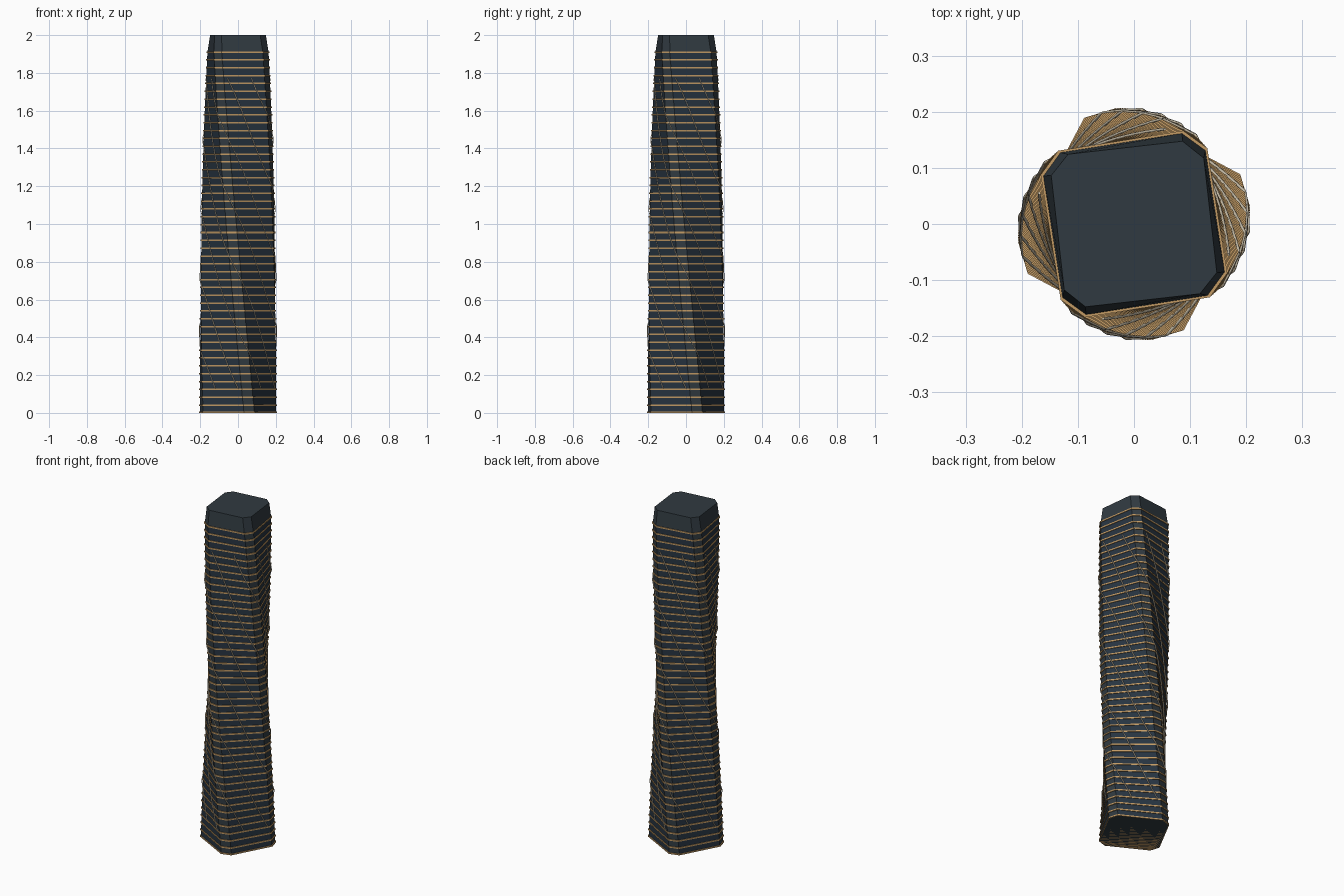
import bpy, bmesh, math
from mathutils import Vector

if "Cube" in bpy.data.objects:
    bpy.data.objects.remove(bpy.data.objects["Cube"], do_unlink=True)


def material(name, colour, rough=0.5):
    m = bpy.data.materials.new(name)
    m.use_nodes = True
    m.diffuse_color = (*colour, 1)
    b = m.node_tree.nodes["Principled BSDF"]
    b.inputs["Base Color"].default_value = (*colour, 1)
    b.inputs["Roughness"].default_value = rough
    return m


SLATE = material("dark slate", (0.03, 0.042, 0.052))
GLASS = material("navy glass", (0.02, 0.034, 0.052))
GOLD = material("warm gold", (0.55, 0.33, 0.13))
SILVER = material("pale champagne", (0.62, 0.55, 0.42))

ROOF, CROWN, FLOORS = 2.0, 1.91, 46
SIDE = math.atan(0.75)          # half angle spanned by each broad side


def turn(z):
    return math.radians(62 - 27.75 * z)


def radius(z):
    if z <= CROWN:
        return 0.204 - 0.021 * z / CROWN
    return 0.183 - 0.012 * (z - CROWN) / (ROOF - CROWN)


def section(z, grow=0.0):
    """Square with cut corners, turned to suit its height."""
    r = radius(z) + grow
    return [Vector((r * math.cos(a), r * math.sin(a), z))
            for q in range(4) for s in (-SIDE, SIDE)
            for a in [turn(z) + q * math.pi / 2 + s]]


def surface_point(z, angle, grow):
    """Point on the outline of the tower in a given direction."""
    quarter = math.pi / 2
    a = (angle - turn(z) + quarter / 2) % quarter - quarter / 2
    r = radius(z) + grow
    if abs(a) <= SIDE:
        d = r * math.cos(SIDE) / math.cos(a)
    else:
        d = r * math.cos(quarter / 2 - SIDE) / math.cos(quarter / 2 - abs(a))
    return Vector((d * math.cos(angle), d * math.sin(angle), z))


def loft(bm, loops):
    """Skin a stack of outlines and close both ends."""
    rows = [[bm.verts.new(p) for p in loop] for loop in loops]
    n = len(rows[0])
    for low, high in zip(rows, rows[1:]):
        for i in range(n):
            j = (i + 1) % n
            f = bm.faces.new((low[i], low[j], high[j], high[i]))
            f.material_index = 1 if i % 2 == 0 else 0
    bm.faces.new(rows[0][::-1])
    bm.faces.new(rows[-1])


def finish(bm, name, mats):
    mesh = bpy.data.meshes.new(name)
    bm.to_mesh(mesh)
    bm.free()
    for m in mats:
        mesh.materials.append(m)
    ob = bpy.data.objects.new(name, mesh)
    bpy.context.collection.objects.link(ob)
    return ob


# Twisted shaft: glass on broad sides, slate on cut corners
levels = [CROWN * i / FLOORS for i in range(FLOORS + 1)]
bm = bmesh.new()
loft(bm, [section(z) for z in levels])
finish(bm, "tower_shaft", [SLATE, GLASS])

# Tapered crown
bm = bmesh.new()
loft(bm, [section(CROWN), section(ROOF)])
finish(bm, "crown", [SLATE, SLATE])

# Gold band at each floor
bm = bmesh.new()
BAND = 0.008
for z in levels:
    z = max(z - BAND / 2, 0)
    top = [Vector((p.x, p.y, z + BAND)) for p in section(z, 0.005)]
    loft(bm, [section(z, 0.005), top])
finish(bm, "floor_bands", [GOLD, GOLD])

# Spiral ribs wrapped around the shaft
START, END, STEPS = 0.13, 1.77, 120
curve = bpy.data.curves.new("spiral_ribs", "CURVE")
curve.dimensions = "3D"
curve.bevel_depth = 0.003
curve.bevel_resolution = 0
curve.use_fill_caps = True
for k in range(8):
    spline = curve.splines.new("POLY")
    spline.points.add(STEPS)
    for i, point in enumerate(spline.points):
        t = i / STEPS
        angle = k * math.pi / 4 - math.radians(243) * t
        z = START + (END - START) * t
        point.co = (*surface_point(z, angle, 0.006), 1)
curve.materials.append(SILVER)
ribs = bpy.data.objects.new("spiral_ribs", curve)
bpy.context.collection.objects.link(ribs)
